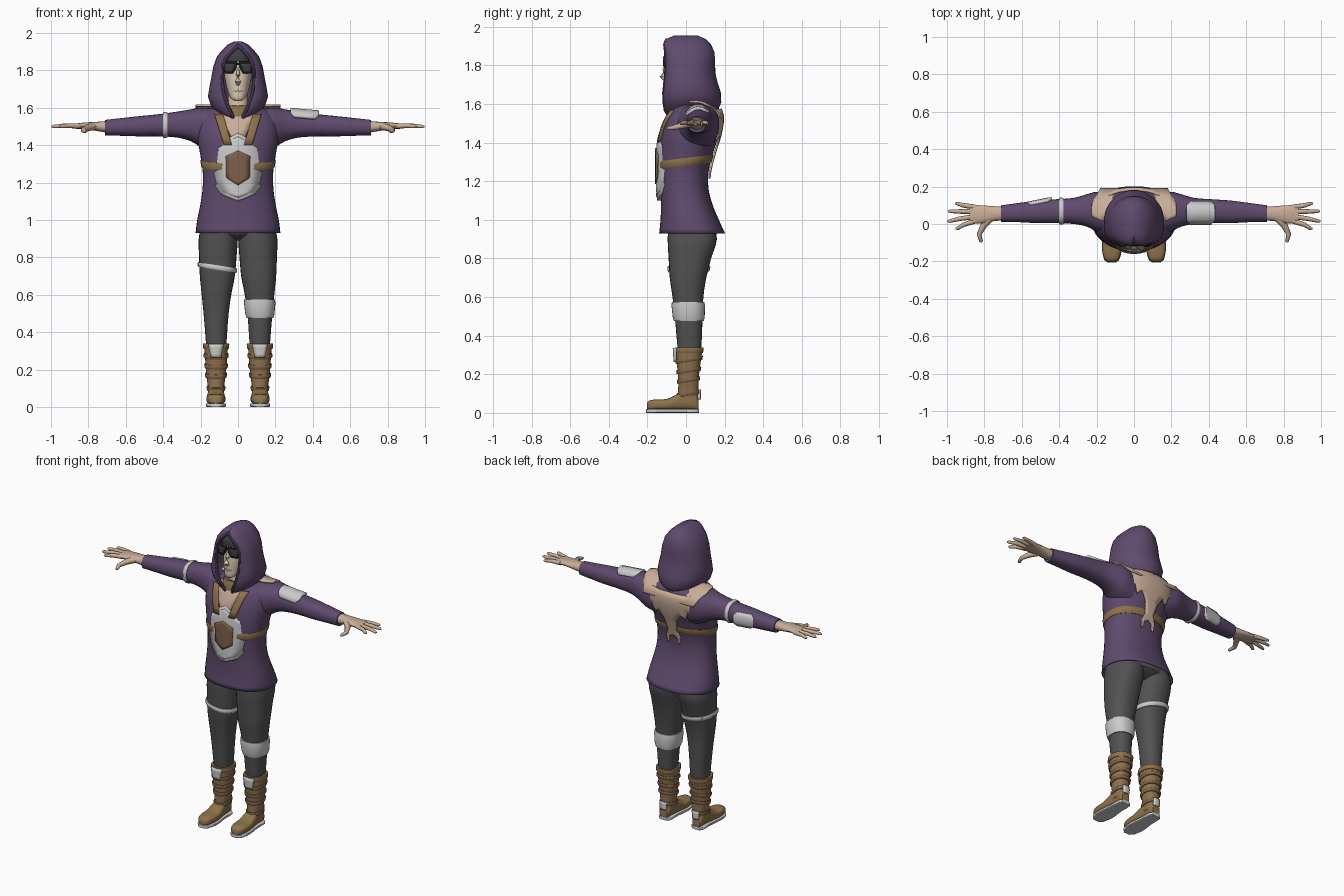
import bpy, bmesh, math
from mathutils import Vector

if "Cube" in bpy.data.objects:
    bpy.data.objects.remove(bpy.data.objects["Cube"])

def material(name, c):
    m = bpy.data.materials.new(name)
    m.diffuse_color = (*c, 1)
    m.use_nodes = True
    m.node_tree.nodes["Principled BSDF"].inputs["Base Color"].default_value = m.diffuse_color
    return m

PURPLE = material("purple_cloth", (0.115, 0.07, 0.155))
TAN = material("tan_leather", (0.58, 0.42, 0.31))
SKIN = material("skin", (0.68, 0.56, 0.42))
OCHRE = material("ochre_leather", (0.27, 0.17, 0.07))
BROWN = material("brown_leather", (0.21, 0.12, 0.07))
DARK = material("dark_trousers", (0.085, 0.085, 0.085))
HAIR = material("dark_hair", (0.05, 0.05, 0.05))
BLACK = material("black_glass", (0.012, 0.012, 0.012))

def make(name, verts, faces, mat=None, mirror=False, thick=0, angle=40, edit=None):
    bm = bmesh.new()
    vs = [bm.verts.new(v) for v in verts]
    for f in faces:
        bm.faces.new([vs[i] for i in f])
    if edit:
        edit(bm)
    bmesh.ops.recalc_face_normals(bm, faces=bm.faces)
    me = bpy.data.meshes.new(name)
    bm.to_mesh(me)
    bm.free()
    me.shade_smooth()
    me.set_sharp_from_angle(angle=math.radians(angle))
    ob = bpy.data.objects.new(name, me)
    bpy.context.collection.objects.link(ob)
    if mat:
        me.materials.append(mat)
    if thick:
        s = ob.modifiers.new("thickness", 'SOLIDIFY')
        s.thickness, s.offset = thick, 0
    if mirror:
        ob.modifiers.new("mirror", 'MIRROR')
    return ob

def skin_rings(rings, caps=True, loop=False):
    n, k = len(rings[0]), len(rings)
    verts = [p for r in rings for p in r]
    faces = [(i*n+j, i*n+(j+1) % n, (i+1) % k*n+(j+1) % n, (i+1) % k*n+j)
             for i in range(k if loop else k-1) for j in range(n)]
    if caps and not loop:
        faces += [tuple(range(n)), tuple(range((k-1)*n, k*n))]
    return verts, faces

# A section is (t, u0, u1, v0, v1): position along an axis and its extents across
def sect(S, t):
    t = min(max(t, S[0][0]), S[-1][0])
    i = max(j for j in range(len(S)-1) if S[j][0] <= t)
    tan = lambda j, c: ((S[min(j+1, len(S)-1)][c]-S[max(j-1, 0)][c]) /
                        (S[min(j+1, len(S)-1)][0]-S[max(j-1, 0)][0]))
    h = S[i+1][0]-S[i][0]
    x = (t-S[i][0])/h
    return [(2*x**3-3*x*x+1)*S[i][c] + (x**3-2*x*x+x)*h*tan(i, c) +
            (3*x*x-2*x**3)*S[i+1][c] + (x**3-x*x)*h*tan(i+1, c) for c in range(1, 5)]

def point(S, axis, t, a, off=0, e=2.3, tilt=(0, 0)):
    for _ in range(3):
        tt = t if _ == 0 else t+tilt[0]*(u-(u0+u1)/2)+tilt[1]*(v-(v0+v1)/2)
        u0, u1, v0, v1 = sect(S, tt)
        c, s = math.cos(a), math.sin(a)
        u = (u0+u1)/2+math.copysign(abs(c)**(2/e), c)*((u1-u0)/2+off)
        v = (v0+v1)/2+math.copysign(abs(s)**(2/e), s)*((v1-v0)/2+off)
    return {'x': (tt, u, v), 'y': (u, tt, v), 'z': (u, v, tt)}[axis]

def loft(name, S, axis, mat, n=28, k=3, e=2.3, caps=True, **kw):
    ts = [S[i][0]+(S[i+1][0]-S[i][0])*j/k for i in range(len(S)-1) for j in range(k)]+[S[-1][0]]
    rings = [[point(S, axis, t, 2*math.pi*j/n, 0, e) for j in range(n)] for t in ts]
    return make(name, *skin_rings(rings, caps), mat, **kw)

def band(name, S, axis, t, w, off, mat=None, tilt=(0, 0), n=32, **kw):
    rings = [[point(S, axis, t+d, 2*math.pi*j/n, o, 2.3, tilt) for j in range(n)]
             for d, o in ((-w, -.004), (-w, off*.6), (-w*.6, off), (w*.6, off), (w, off*.6), (w, -.004))]
    return make(name, *skin_rings(rings, loop=True), mat, **kw)

def patch(name, outline, f, mat=None, thick=.012, sym=False, **kw):
    if sym:
        outline = outline+[(-p, q) for p, q in reversed(outline) if p > 0]
    def edit(bm):
        bmesh.ops.triangulate(bm, faces=bm.faces[:])
        bmesh.ops.subdivide_edges(bm, edges=bm.edges[:], cuts=3, use_grid_fill=True)
        for v in bm.verts:
            v.co = f(v.co.x, v.co.y)
    return make(name, [(p, q, 0) for p, q in outline], [range(len(outline))], mat, thick=thick, edit=edit, **kw)

def on(S, side, off):
    """Map (x, z) onto the front (-1) or back (1) of a lofted part."""
    def f(x, z):
        u0, u1, v0, v1 = sect(S, z)
        r = min(abs(x-(u0+u1)/2)/((u1-u0)/2), .98)
        return (x, (v0+v1)/2+side*((v1-v0)/2*(1-r**2.3)**(1/2.3)+off), z)
    return f

def tube(name, pts, radii, mat, n=10, **kw):
    pts = [Vector(p) for p in pts]
    rings = []
    for i, p in enumerate(pts):
        d = (pts[min(i+1, len(pts)-1)]-pts[max(i-1, 0)]).normalized()
        a = d.cross(Vector((0, 0, 1))).normalized()
        b = d.cross(a)
        rings.append([p+radii[i]*(a*math.cos(2*math.pi*j/n)+b*math.sin(2*math.pi*j/n)) for j in range(n)])
    return make(name, *skin_rings(rings), mat, **kw)

def sym(*rows):
    return [(z, -w, w, y0, y1) for z, w, y0, y1 in rows]

# Tunic and sleeves
TUNIC = sym((.93, .225, -.137, .2), (1, .216, -.13, .168), (1.08, .2, -.128, .135), (1.16, .188, -.13, .115),
            (1.25, .186, -.135, .115), (1.35, .2, -.138, .14), (1.45, .216, -.128, .17),
            (1.53, .21, -.1, .18), (1.58, .17, -.07, .165), (1.61, .09, -.04, .12))
loft("tunic", TUNIC, 'z', PURPLE, n=40, caps=False, thick=.004)
SLEEVE = [(.12, -.06, .165, 1.36, 1.595), (.2, -.04, .172, 1.39, 1.6), (.25, -.015, .16, 1.42, 1.592),
          (.32, 0, .14, 1.44, 1.58), (.42, .005, .132, 1.447, 1.566), (.52, .005, .125, 1.447, 1.556),
          (.62, .01, .112, 1.45, 1.545), (.71, .012, .1, 1.453, 1.535)]
loft("sleeve", SLEEVE, 'x', PURPLE, mirror=True)

# Hands
loft("palm", [(.69, .02, .092, 1.465, 1.53), (.75, .015, .095, 1.475, 1.525), (.82, .002, .1, 1.486, 1.521),
              (.88, .004, .102, 1.488, 1.514)], 'x', TAN, n=16, mirror=True)
for i, (y, x1, y1) in enumerate(((.09, .957, .11), (.066, .995, .068), (.04, .998, .015), (.016, .955, -.025))):
    tube(f"finger_{i+1}", [(.85, y, 1.502), ((.87+x1)/2, (y+y1)/2, 1.504), (x1-.01, y1, 1.5), (x1, y1, 1.499)],
         (.014, .012, .009, .004), TAN, mirror=True)
tube("thumb", [(.77, .03, 1.5), (.805, -.01, 1.492), (.828, -.055, 1.48), (.818, -.09, 1.474), (.815, -.098, 1.473)],
     (.02, .018, .013, .01, .004), TAN, mirror=True)

# Trousers
LEG = [(.28, .065, .168, -.035, .07), (.35, .061, .172, -.045, .08), (.5, .05, .184, -.058, .086),
       (.6, .036, .194, -.07, .09), (.7, .017, .204, -.084, .105), (.8, .008, .208, -.09, .13),
       (.9, .001, .21, -.095, .16), (1, .0, .19, -.09, .14)]
loft("trouser_leg", LEG, 'z', DARK, mirror=True)
loft("trouser_seat", sym((.89, .05, -.03, .09), (.93, .17, -.088, .16), (1.02, .18, -.09, .14)), 'z', DARK)

# Boots
SHAFT = [(.05, .076, .16, -.05, .065), (.1, .075, .16, -.042, .065), (.16, .067, .168, -.04, .065),
         (.22, .061, .173, -.044, .07), (.29, .056, .178, -.05, .08), (.34, .052, .182, -.053, .086)]
loft("boot_shaft", SHAFT, 'z', OCHRE, mirror=True)
loft("boot_foot", [(-.203, .098, .14, .02, .05), (-.19, .082, .156, .014, .064), (-.15, .07, .168, .014, .07),
                   (-.1, .067, .169, .014, .072), (-.05, .072, .164, .014, .095), (0, .077, .158, .014, .12),
                   (.05, .082, .155, .014, .1), (.065, .092, .146, .014, .07)], 'y', OCHRE, e=2.8, mirror=True)
loft("boot_sole", [(-.206, .096, .142, 0, .02), (-.19, .078, .16, 0, .02), (-.12, .064, .172, 0, .02),
                   (-.03, .074, .162, 0, .02), (.05, .076, .16, 0, .02), (.067, .09, .148, 0, .02)],
     'y', None, n=24, e=6, mirror=True)
for i, z in enumerate((.1, .17, .22, .275)):
    band(f"boot_strap_{i+1}", SHAFT, 'z', z, .011, .007, BROWN, tilt=(0, .15), mirror=True)
band("boot_cuff", SHAFT, 'z', .325, .015, .006, OCHRE, mirror=True)
patch("shin_plate", [(.078, .336), (.156, .336), (.143, .265), (.091, .265)], on(SHAFT, -1, .01), mirror=True)
patch("heel_plate", [(.095, .12), (.14, .12), (.14, .07), (.095, .07)], on(SHAFT, 1, .006), mirror=True)

# Leg and arm guards
LEG_R = [(t, -b, -a, c, d) for t, a, b, c, d in LEG]
SLEEVE_R = [(-t, *r) for t, *r in reversed(SLEEVE)]
band("thigh_strap", LEG_R, 'z', .745, .013, .009, tilt=(-.16, 0))
band("knee_guard", LEG, 'z', .525, .05, .011)
band("arm_band", SLEEVE_R, 'x', -.39, .012, .007)
def chamfered(x0, x1, y0, y1, c=.02):
    return [(x0+c, y0), (x1-c, y0), (x1, y0+c), (x1, y1-c), (x1-c, y1), (x0+c, y1), (x0, y1-c), (x0, y0+c)]
patch("upper_arm_plate", chamfered(.28, .432, .0, .118),
      lambda x, y: (x, y, 1.592-9*(y-.065)**2-.09*(x-.28)), thick=.016)
patch("forearm_plate", chamfered(-.57, -.44, 1.455, 1.545),
      lambda x, z: (x, .138+.2*(x+.44)-6*(z-1.5)**2, z), thick=.014)

# Chest plate and straps
shield_y = lambda o: lambda x, z: (x, -.14-o+2.8*x*x+.6*max(0, z-1.36)**2*3, z)
SHIELD = [(0, 1.462), (.05, 1.435), (.115, 1.395), (.142, 1.27), (.125, 1.19), (.085, 1.135), (0, 1.1)]
patch("chest_plate", SHIELD, shield_y(0), thick=.022, sym=True)
patch("chest_plate_inset", [(x*.9, 1.28+(z-1.28)*.9) for x, z in SHIELD], shield_y(.004), thick=.022, sym=True)
patch("chest_badge", [(0, 1.372), (.063, 1.34), (.06, 1.225), (0, 1.185)], shield_y(.009), BROWN, .022, True)
band("chest_strap", TUNIC, 'z', 1.3, .02, .007, OCHRE, tilt=(0, .12), n=48)
patch("shoulder_strap", [(.08, 1.565), (.125, 1.565), (.075, 1.4), (.032, 1.4)], on(TUNIC, -1, .008), OCHRE, mirror=True)
patch("neckline", [(0, 1.59), (.085, 1.59), (.075, 1.52), (.03, 1.43), (0, 1.42)], on(TUNIC, -1, .003), TAN, .008, True)

# Shoulder cape with ragged forked tail
patch("cape_shoulder", [(.03, .02), (.17, .015), (.226, .04), (.226, .11), (.18, .188), (.03, .188)],
      lambda x, y: (x, y, 1.612-4.5*max(0, y-.05)**2), TAN, mirror=True)
patch("cape_back", [(0, 1.575), (.15, 1.57), (.2, 1.53), (.2, 1.48), (.172, 1.5), (.16, 1.445), (.128, 1.465),
                    (.108, 1.41), (.08, 1.435), (.045, 1.385), (.03, 1.31), (.05, 1.265), (.043, 1.215),
                    (.032, 1.225), (.028, 1.26), (0, 1.275)], on(TUNIC, 1, .012), TAN, .01, True)

# Neck, scarf and head
loft("neck", sym((1.5, .06, -.06, .08), (1.6, .055, -.055, .06), (1.7, .05, -.05, .06)), 'z', SKIN, n=16)
NECK = sym((1.54, .085, -.1, .1), (1.6, .072, -.085, .08), (1.64, .064, -.075, .07))
band("neck_scarf", NECK, 'z', 1.595, .027, .006, OCHRE, tilt=(0, .15))
HEAD = sym((1.637, .018, -.1, -.06), (1.65, .038, -.108, -.02), (1.69, .056, -.107, .05), (1.74, .068, -.106, .09),
           (1.79, .076, -.1, .1), (1.84, .078, -.106, .105), (1.88, .07, -.098, .1), (1.915, .04, -.06, .07))
loft("head", HEAD, 'z', SKIN)
tube("nose", [(0, -.098, 1.805), (0, -.112, 1.775), (0, -.123, 1.742), (0, -.108, 1.724)],
     (.006, .011, .015, .009), SKIN)
patch("mouth", [(0, 1.694), (.024, 1.691), (0, 1.683)], on(HEAD, -1, .001), TAN, .005, True)
loft("hair", sym((1.848, .083, -.108, .108), (1.885, .077, -.106, .106), (1.918, .04, -.075, .08)), 'z', HAIR)
patch("side_hair", [(.066, 1.87), (.083, 1.87), (.083, 1.77), (.075, 1.79)], on(HEAD, -1, .003), HAIR, mirror=True)

# Glasses
face_y = lambda o: lambda x, z: (x, -.113-o+3*x*x, z)
patch("glasses_frame", [(.006, 1.846), (.083, 1.85), (.083, 1.82), (.07, 1.783), (.028, 1.783), (.008, 1.815)],
      face_y(0), BLACK, .01, mirror=True)
patch("glasses_lens", [(.014, 1.836), (.074, 1.838), (.066, 1.791), (.031, 1.791)], face_y(.003), HAIR, .009, mirror=True)
patch("glasses_bridge", [(0, 1.84), (.012, 1.84), (.012, 1.828), (0, 1.828)], face_y(0), BLACK, .008, True)
tube("glasses_temple", [(.081, -.095, 1.838), (.084, 0, 1.838)], (.005, .005), BLACK, mirror=True)

# Hood: sections (z, half width, front, back, opening half width)
HOOD = [(1.535, .05, -.09, .1, .022), (1.57, .095, -.108, .16, .036), (1.61, .138, -.115, .177, .055),
        (1.66, .155, -.118, .174, .072), (1.71, .147, -.116, .158, .082), (1.76, .137, -.115, .146, .086),
        (1.82, .126, -.114, .145, .083), (1.87, .108, -.113, .141, .062), (1.91, .076, -.11, .122, .024),
        (1.932, .052, -.1, .098, .001), (1.949, .018, -.06, .06, .0005)]
n, rings = 36, []
for z, w, yf, yb, o in HOOD:
    a0, ring = math.asin((o/w)**1.5), []
    for j in range(n+1):
        a = a0+(2*math.pi-2*a0)*j/n
        s, c = math.sin(a), math.cos(a)
        e = 2/3 if c > 0 else 1
        mid = .015
        ring.append((w*math.copysign(abs(s)**e, s), mid-(mid-yf if c > 0 else yb-mid)*math.copysign(abs(c)**e, c), z))
    rings.append(ring)
m = n+1
make("hood", [p for r in rings for p in r],
     [(i*m+j, i*m+j+1, (i+1)*m+j+1, (i+1)*m+j) for i in range(len(HOOD)-1) for j in range(n)] +
     [tuple(range((len(HOOD)-1)*m, len(HOOD)*m))], PURPLE, thick=.012)
for s, i in ((1, 0), (-1, n)):
    tube("hood_rim_left" if s > 0 else "hood_rim_right", [r[i] for r in rings[:-1]], [.01]*(len(rings)-1), PURPLE, n=8)
